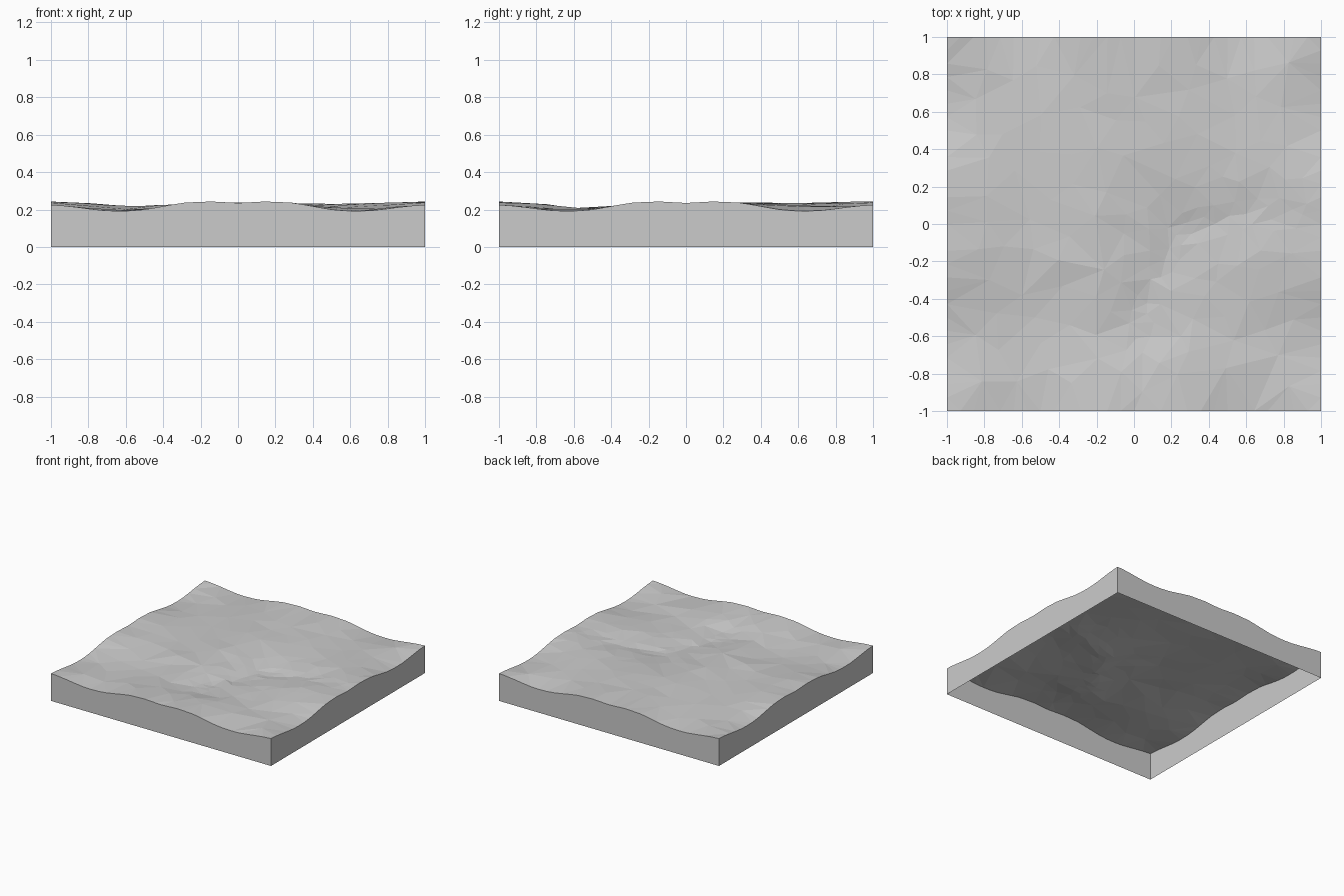
import bpy, math, random
from mathutils import Vector
from mathutils.geometry import delaunay_2d_cdt

cube = bpy.data.objects.get("Cube")
if cube:
    bpy.data.objects.remove(cube)
random.seed(4)

STEPS = 28          # segments along each side
RIM = [(0, .235), (.15, .243), (.3, .236), (.4, .217), (.5, .2), (.6, .191),
       (.7, .193), (.8, .204), (.9, .218), (1, .225)]
CAP_X = [(-1, .238), (-.8, .228), (-.6, .218), (-.4, .226), (-.2, .241), (1, .242)]
CAP_Y = [(-1, .24), (-.8, .226), (-.6, .208), (-.4, .22), (-.2, .24), (1, .242)]
RIVER = [Vector(p) for p in ((.02, -.6), (.12, -.3), (.22, -.06), (.45, .03), (.85, .07))]
# Gentle hills and hollows: x, y, rise, radius
BUMPS = [(.82, .55, .012, .25), (.45, .75, -.008, .2), (.75, -.4, .006, .2),
         (.25, -.1, -.04, .36), (-.85, -.35, -.006, .15)]


def sample(curve, t):
    """Height along a short profile."""
    for (a, u), (b, v) in zip(curve, curve[1:]):
        if t <= b:
            return u + (v - u) * (t - a) / (b - a)
    return curve[-1][1]


def river_distance(p):
    best = 9
    for a, b in zip(RIVER, RIVER[1:]):
        f = max(0, min(1, (p - a).dot(b - a) / (b - a).length_squared))
        best = min(best, (p - a.lerp(b, f)).length)
    return best


def height(p):
    """Rolling ground that blends into the same wavy rim on every side."""
    ex, ey = 1 - abs(p.x), 1 - abs(p.y)
    rim_x, rim_y = sample(RIM, abs(p.x)), sample(RIM, abs(p.y))
    if ey < 1e-5:
        return rim_x
    if ex < 1e-5:
        return rim_y
    ground = sample(CAP_X, p.x) + sample(CAP_Y, p.y) - .243
    ground -= .018 * math.exp(-(river_distance(p) / .1) ** 2)
    for x, y, rise, radius in BUMPS:
        ground += rise * math.exp(-((p - Vector((x, y))).length / radius) ** 2)
    ground = min(ground + random.uniform(-.007, .004), .244)
    wx, wy, wg = 1 / ex ** 2, 1 / ey ** 2, 22
    return (rim_x * wy + rim_y * wx + ground * wg) / (wx + wy + wg)


def make_object(name, verts, faces, mat):
    mesh = bpy.data.meshes.new(name)
    mesh.from_pydata(verts, [], faces)
    mesh.materials.append(mat)
    mesh.shade_flat()
    obj = bpy.data.objects.new(name, mesh)
    bpy.context.collection.objects.link(obj)


stone = bpy.data.materials.new("light grey")
stone.use_nodes = True
stone.diffuse_color = (.6, .6, .6, 1)
stone.node_tree.nodes["Principled BSDF"].inputs["Base Color"].default_value = (.6, .6, .6, 1)

# Rim points, counter-clockwise from the front left corner
ring = []
for dx, dy in ((1, 0), (0, 1), (-1, 0), (0, -1)):
    for i in range(STEPS):
        t = 2 * i / STEPS - 1
        ring.append(Vector((dx * t + dy, dy * t - dx)))

# Scattered ground points, denser along the river bed
points = list(ring)


def scatter(count, gap, near):
    for _ in range(count):
        p = Vector((random.uniform(-.95, .95), random.uniform(-.95, .95)))
        if river_distance(p) < near and all((p - q).length > gap for q in points):
            points.append(p)


scatter(2500, .055, .1)
scatter(1500, .09, .3)
scatter(1500, .135, 9)

# Faceted ground
count = len(ring)
flat, _, tris, *_ = delaunay_2d_cdt(points, [(i, (i + 1) % count) for i in range(count)], [], 0, 1e-6)
make_object("ground", [(p.x, p.y, height(p)) for p in flat], tris, stone)

# Side walls, open underneath
base = [(p.x, p.y, 0) for p in ring]
top = [(p.x, p.y, height(p)) for p in ring]
walls = [(i, (i + 1) % count, count + (i + 1) % count, count + i) for i in range(count)]
make_object("side_walls", base + top, walls, stone)
